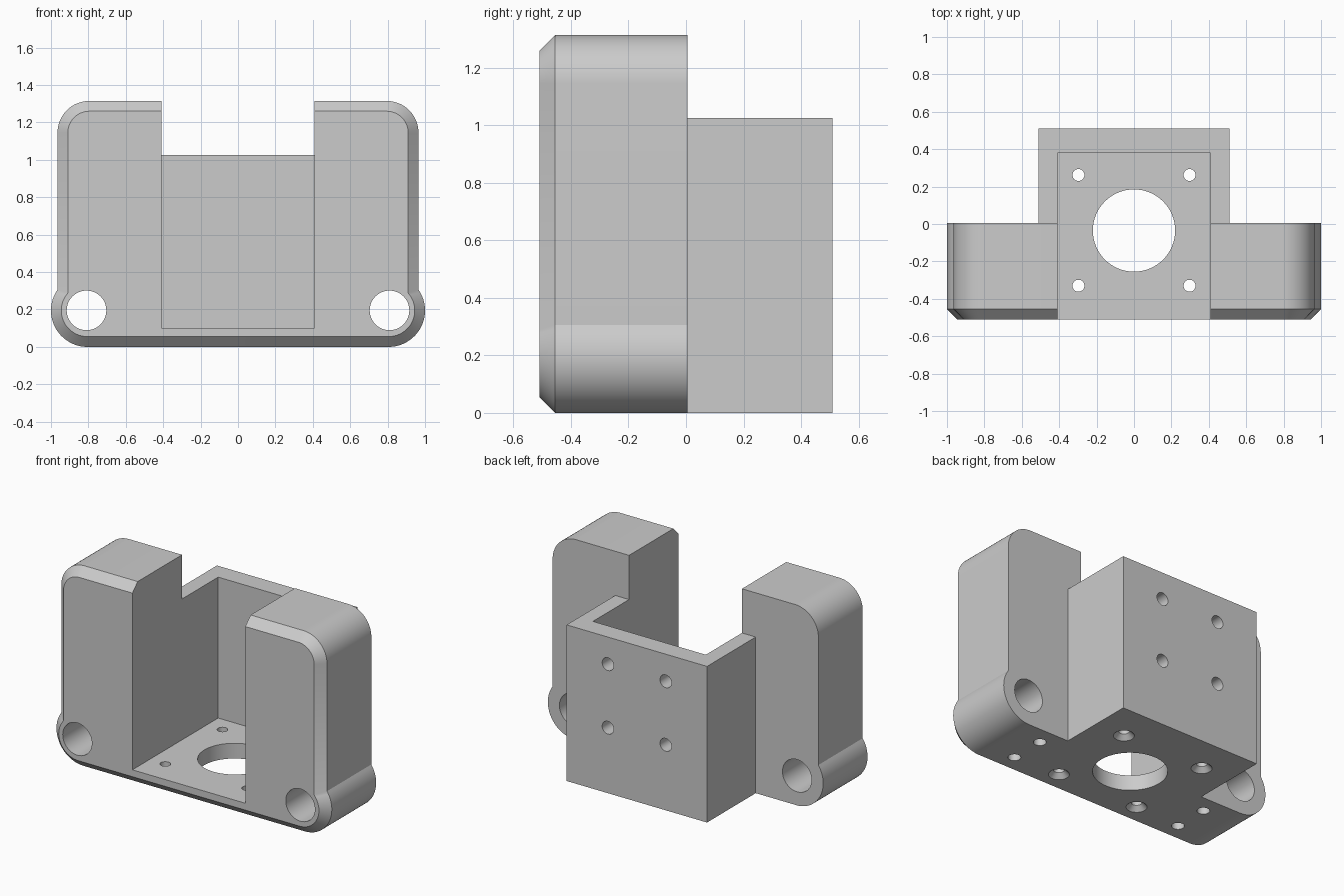
import bpy, bmesh, math
from mathutils import Matrix, Vector

if "Cube" in bpy.data.objects:
    bpy.data.objects.remove(bpy.data.objects["Cube"])

FRONT, SEAM, BACK, CHAMFER = -0.51, 0.005, 0.51, 0.055

grey = bpy.data.materials.new("plain grey")
grey.use_nodes = True
grey.diffuse_color = (0.6, 0.6, 0.6, 1)
grey.node_tree.nodes["Principled BSDF"].inputs["Base Color"].default_value = (0.6, 0.6, 0.6, 1)


def make(name, bm):
    bmesh.ops.recalc_face_normals(bm, faces=bm.faces)
    mesh = bpy.data.meshes.new(name)
    bm.to_mesh(mesh)
    bm.free()
    mesh.materials.append(grey)
    obj = bpy.data.objects.new(name, mesh)
    bpy.context.collection.objects.link(obj)
    return obj


def box(name, low, high):
    bm = bmesh.new()
    low, high = Vector(low), Vector(high)
    bmesh.ops.create_cube(bm, size=1, matrix=Matrix.Translation((low + high) / 2)
                          @ Matrix.Diagonal((*(high - low), 1)))
    return make(name, bm)


def drill(name, start, end, r1, r2=None, sides=32):
    """Round cutter running from start to end."""
    start, end = Vector(start), Vector(end)
    axis = end - start
    bm = bmesh.new()
    bmesh.ops.create_cone(bm, cap_ends=True, segments=sides, radius1=r1,
                          radius2=r1 if r2 is None else r2, depth=axis.length,
                          matrix=Matrix.Translation((start + end) / 2)
                          @ axis.to_track_quat('Z', 'Y').to_matrix().to_4x4())
    return make(name, bm)


def combine(target, tool, operation):
    mod = target.modifiers.new(tool.name, 'BOOLEAN')
    mod.operation, mod.solver, mod.object = operation, 'EXACT', tool
    bpy.context.view_layer.objects.active = target
    bpy.ops.object.modifier_apply(modifier=mod.name)
    bpy.data.objects.remove(tool)


def arc(cx, cz, r, a0, a1, n):
    return [(cx + r * math.cos(a0 + (a1 - a0) * i / n),
             cz + r * math.sin(a0 + (a1 - a0) * i / n)) for i in range(n + 1)]


def outline(inset):
    """Plate outline with round ears at the foot and rounded top corners."""
    ear_r = 0.195 - inset
    shoulder = math.acos((0.965 - inset - 0.805) / ear_r)
    half = arc(0.805, 0.195, ear_r, -math.pi / 2, shoulder, 24)
    half += arc(0.795, 1.145, 0.17 - inset, 0, math.pi / 2, 16)
    return half + [(-x, z) for x, z in reversed(half)]


# Front plate: outline lofted from the back face to the chamfered front
bm = bmesh.new()
rings = [[bm.verts.new((x, y, z)) for x, z in outline(d)]
         for y, d in ((SEAM, 0), (FRONT + CHAMFER, 0), (FRONT, CHAMFER))]
count = len(rings[0])
for a, b in zip(rings, rings[1:]):
    for i in range(count):
        j = (i + 1) % count
        bm.faces.new((a[i], a[j], b[j], b[i]))
bm.faces.new(rings[0])
bm.faces.new(rings[-1])
bracket = make("motor_bracket", bm)

# Rear housing, then the pocket opened through the front
combine(bracket, box("housing", (-0.51, -0.2, 0), (0.51, BACK, 1.025)), 'UNION')
combine(bracket, box("pocket", (-0.41, -1, 0.1), (0.41, 0.38, 2)), 'DIFFERENCE')

# Large floor opening
cutters = [drill("floor_opening", (0, -0.035, -0.1), (0, -0.035, 0.2), 0.22, sides=64)]
for s in (-1, 1):
    # Ear holes
    cutters.append(drill("ear_hole", (s * 0.81, -1, 0.195), (s * 0.81, 1, 0.195), 0.106, sides=48))
    # Countersunk floor holes
    for y in (-0.33, 0.262):
        x = s * 0.297
        cutters.append(drill("floor_hole", (x, y, -0.1), (x, y, 0.2), 0.032))
        cutters.append(drill("countersink", (x, y, -0.01), (x, y, 0.03), 0.072, 0.032))
    # Blind holes under the side blocks
    for y in (-0.345, -0.113):
        cutters.append(drill("blind_hole", (s * 0.625, y, -0.1), (s * 0.625, y, 0.3), 0.038))
    # Blind holes in the back wall
    for z in (0.43, 0.847):
        cutters.append(drill("back_hole", (s * 0.21, 0.6, z), (s * 0.21, 0.41, z), 0.042))
for cutter in cutters:
    combine(bracket, cutter, 'DIFFERENCE')

bpy.ops.object.select_all(action='DESELECT')
bracket.select_set(True)
bpy.context.view_layer.objects.active = bracket
bpy.ops.object.shade_smooth_by_angle(angle=math.radians(25))
